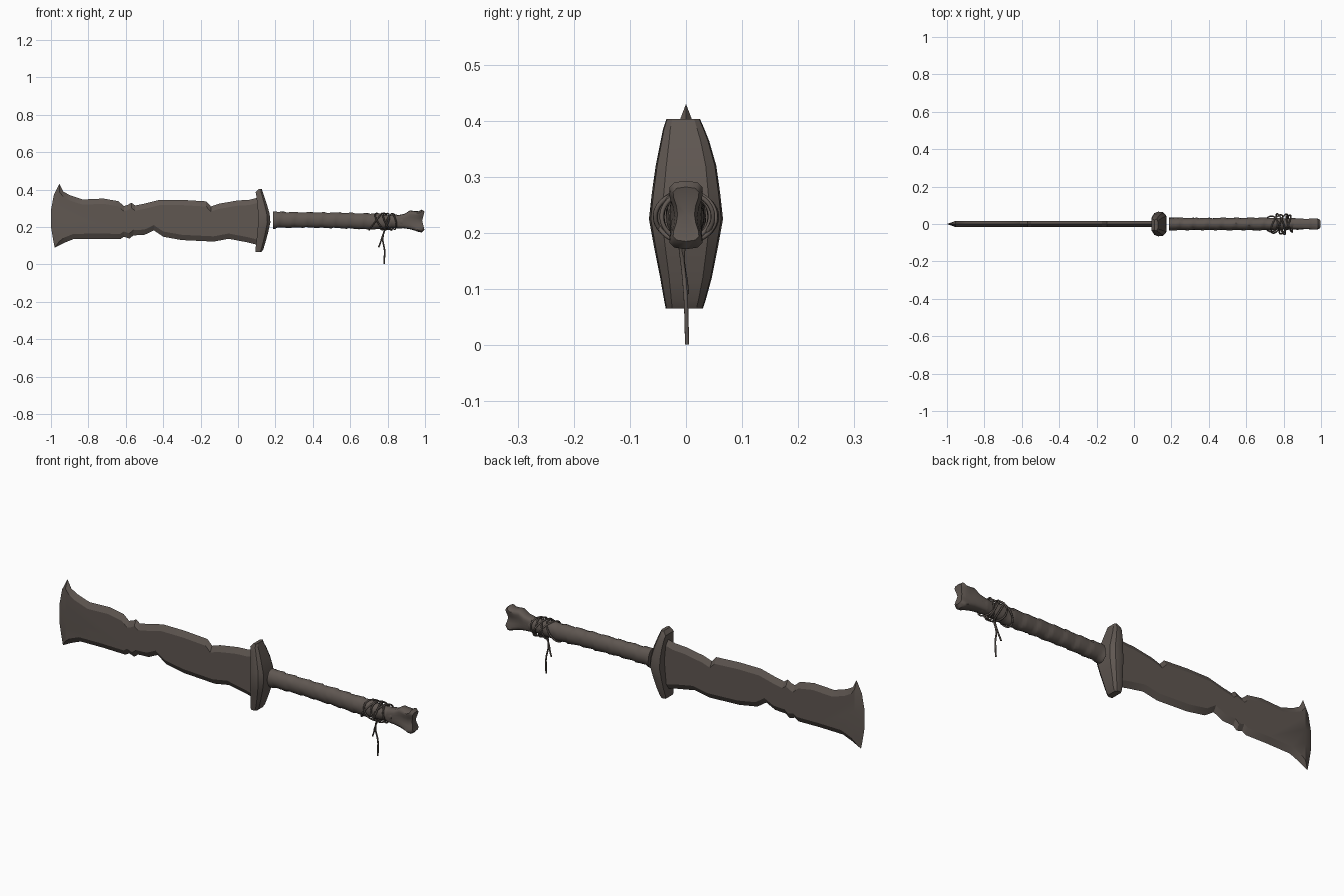
import bpy, bmesh, math, random
from mathutils import Vector

random.seed(4)
mat = bpy.data.materials.new("dark weathered brown")
mat.diffuse_color = (0.115, 0.095, 0.083, 1)


def finish(name, bm, angle=35):
    bmesh.ops.recalc_face_normals(bm, faces=bm.faces)
    me = bpy.data.meshes.new(name)
    bm.to_mesh(me)
    bm.free()
    ob = bpy.data.objects.new(name, me)
    bpy.context.collection.objects.link(ob)
    me.materials.append(mat)
    bpy.ops.object.select_all(action='DESELECT')
    ob.select_set(True)
    bpy.context.view_layer.objects.active = ob
    bpy.ops.object.shade_smooth_by_angle(angle=math.radians(angle))
    return ob


def loft(name, rings, tip=None, angle=35):
    """Skin a list of closed rings and cap both ends (tip = centre of last cap)."""
    bm = bmesh.new()
    rows = [[bm.verts.new(p) for p in r] for r in rings]
    n = len(rows[0])
    for a, b in zip(rows, rows[1:]):
        for i in range(n):
            j = (i + 1) % n
            bm.faces.new((a[i], a[j], b[j], b[i]))
    bm.faces.new(rows[0])
    if tip:
        c = bm.verts.new(tip)
        for i in range(n):
            bm.faces.new((rows[-1][i], rows[-1][(i + 1) % n], c))
    else:
        bm.faces.new(rows[-1])
    return finish(name, bm, angle)


def lerp_table(table, x):
    for a, b in zip(table, table[1:]):
        if x <= b[0]:
            t = max(0, (x - a[0]) / (b[0] - a[0]))
            return [p + (q - p) * t for p, q in zip(a[1:], b[1:])]
    return table[-1][1:]


# Blade: notched outline with a thin edge and flat raised cheeks
end = [(-0.98, 0.09), (-0.99, 0.14), (-1.0, 0.20), (-1.0, 0.29), (-0.985, 0.37), (-0.955, 0.43)]
top = [(-0.935, 0.39), (-0.90, 0.37), (-0.83, 0.347), (-0.72, 0.352), (-0.64, 0.338),
       (-0.61, 0.312), (-0.59, 0.318), (-0.57, 0.33), (-0.55, 0.315), (-0.50, 0.325),
       (-0.42, 0.345), (-0.30, 0.345), (-0.17, 0.337), (-0.145, 0.31), (-0.10, 0.325),
       (0.0, 0.342), (0.06, 0.345), (0.12, 0.36)]
bottom = [(0.12, 0.10), (0.05, 0.118), (-0.05, 0.137), (-0.13, 0.122), (-0.30, 0.13),
          (-0.40, 0.148), (-0.45, 0.182), (-0.50, 0.158), (-0.56, 0.155), (-0.58, 0.138),
          (-0.61, 0.148), (-0.63, 0.135), (-0.75, 0.137), (-0.88, 0.135), (-0.93, 0.115)]
bm = bmesh.new()
T = 0.016
inner = ([(-0.955, 0.24 + (z - 0.24) * 0.78) for x, z in end]
         + [(x, z - 0.028) for x, z in top] + [(x, z + 0.028) for x, z in bottom])
rim = [bm.verts.new((x, 0, z)) for x, z in end + top + bottom]
for s in (-1, 1):
    cheek = [bm.verts.new((x, s * T, z)) for x, z in inner]
    bm.faces.new(cheek)
    for i in range(len(rim)):
        j = (i + 1) % len(rim)
        bm.faces.new((rim[i], rim[j], cheek[j], cheek[i]))
finish("blade", bm, 20)

# Guard: tall faceted block, widest at the middle
rings = []
for z, x0, x1, w, yc in [(0.065, 0.095, 0.125, 0.033, -0.003), (0.08, 0.093, 0.135, 0.037, -0.002),
                         (0.12, 0.098, 0.147, 0.046, 0.0), (0.17, 0.103, 0.161, 0.056, 0.0),
                         (0.225, 0.108, 0.173, 0.066, 0.0), (0.27, 0.108, 0.169, 0.061, 0.0),
                         (0.32, 0.103, 0.155, 0.054, 0.0), (0.365, 0.098, 0.14, 0.043, -0.002),
                         (0.385, 0.094, 0.133, 0.037, -0.004), (0.403, 0.11, 0.127, 0.03, -0.005)]:
    d = x1 - x0
    half = [(x0, 0.88), (x0 + 0.35 * d, 1.0), (x0 + 0.75 * d, 0.95), (x1, 0.65)]
    rings.append([(x, yc + k * w, z) for x, k in half] + [(x, yc - k * w, z) for x, k in half[::-1]])
loft("guard", rings, angle=28)

# Grip: leather strip wound in a slanted spiral around the shaft
N = 18
shaft = [(0.188, 0.238, 0.036, 0.048), (0.215, 0.238, 0.034, 0.043), (0.35, 0.238, 0.032, 0.041),
         (0.55, 0.235, 0.033, 0.042), (0.68, 0.23, 0.034, 0.043), (0.74, 0.23, 0.034, 0.043),
         (0.80, 0.228, 0.03, 0.036), (0.89, 0.23, 0.031, 0.036)]
rings = []
for k in range(61):
    x = 0.188 + k * (0.88 - 0.188) / 60
    zc, ry, rz = lerp_table(shaft, x)
    ring = []
    for i in range(N):
        a = math.tau * i / N
        wind = ((x - 0.188) / 0.075 + i / N) % 1
        f = 0.93 + 0.13 * wind + random.uniform(-0.015, 0.015)
        ring.append((x, ry * f * math.cos(a), zc + rz * f * math.sin(a)))
    rings.append(ring)
loft("wrapped_grip", rings, angle=40)

# Bone knob: two lobes with a pinched waist and a notch at the end
rings = []
for x, zb, zt, w, pinch in [(0.85, 0.195, 0.262, 0.03, 0), (0.89, 0.193, 0.27, 0.032, 0.1),
                            (0.92, 0.188, 0.289, 0.034, 0.25), (0.945, 0.181, 0.285, 0.037, 0.4),
                            (0.965, 0.173, 0.284, 0.039, 0.48), (0.983, 0.171, 0.293, 0.038, 0.5),
                            (0.997, 0.185, 0.282, 0.03, 0.5)]:
    ring = []
    for i in range(20):
        a = math.tau * i / 20
        s, c = math.sin(a), math.cos(a)
        y = w * math.copysign(abs(c) ** 0.5, c) * (1 - pinch * (1 - min(1, abs(s) / 0.75) ** 2))
        notch = 0.012 * (1 - abs(s)) if x > 0.98 else 0
        ring.append((x - notch, y, (zb + zt) / 2 + (zt - zb) / 2 * s))
    rings.append(ring)
loft("bone_knob", rings, tip=(0.983, 0, 0.234), angle=50)


def cord(name, points, radius, closed=False):
    """Thin round cord along a path."""
    cu = bpy.data.curves.new(name, 'CURVE')
    cu.dimensions = '3D'
    cu.bevel_depth = radius
    cu.bevel_resolution = 1
    cu.resolution_u = 3
    sp = cu.splines.new('NURBS')
    sp.points.add(len(points) - 1)
    for p, co in zip(sp.points, points):
        p.co = (*co, 1)
    sp.order_u = 3
    sp.use_cyclic_u = closed
    sp.use_endpoint_u = not closed
    cu.use_fill_caps = True
    cu.materials.append(mat)
    bpy.context.collection.objects.link(bpy.data.objects.new(name, cu))


# Loose cord loops tied around the grip
for k, (x, lean, turn, ry, rz) in enumerate([(0.735, 0.035, 0.0, 0.043, 0.046), (0.765, -0.025, 0.02, 0.05, 0.045),
                                             (0.785, 0.015, -0.02, 0.056, 0.044), (0.80, -0.02, 0.015, 0.054, 0.046),
                                             (0.815, 0.012, 0.02, 0.049, 0.043), (0.83, -0.008, -0.015, 0.044, 0.042)]):
    cord(f"cord_loop_{k + 1}",
         [(x + lean * math.sin(a) + turn * math.cos(a), ry * math.cos(a), 0.229 + rz * math.sin(a))
          for a in (math.tau * i / 16 for i in range(16))], 0.0042, True)

# Two hanging cord ends
cord("cord_end_long", [(0.785, -0.012, 0.195), (0.777, -0.008, 0.16), (0.772, -0.004, 0.13),
                       (0.785, 0.0, 0.08), (0.783, 0.001, 0.04), (0.782, 0.002, 0.001)], 0.0042)
cord("cord_end_short", [(0.79, 0.0, 0.195), (0.78, -0.006, 0.17), (0.768, -0.005, 0.14),
                        (0.762, 0.0, 0.115), (0.752, 0.002, 0.092)], 0.004)
